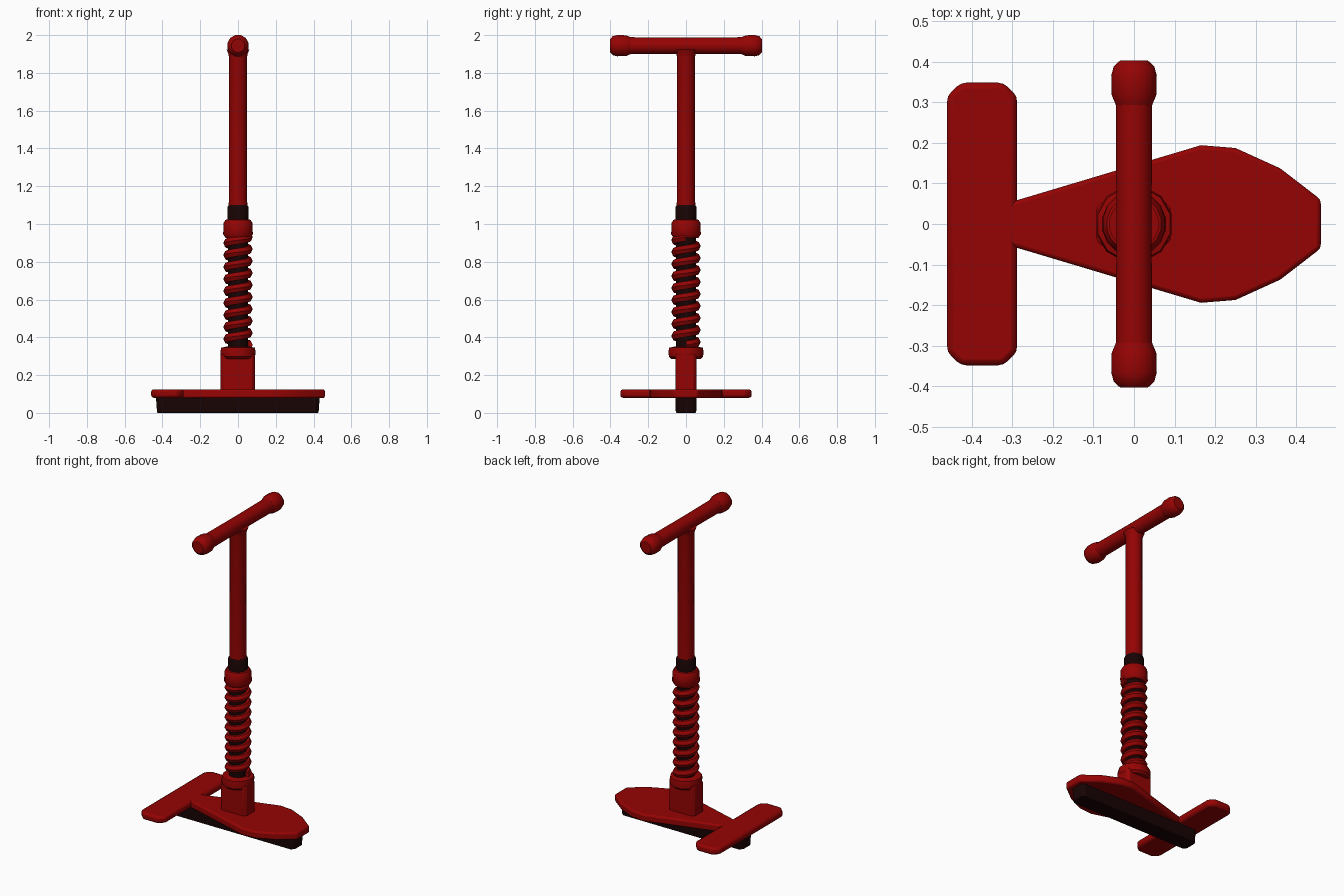
import bpy, bmesh, math
from mathutils import Vector, Matrix

if "Cube" in bpy.data.objects:
    bpy.data.objects.remove(bpy.data.objects["Cube"], do_unlink=True)


def material(name, colour):
    m = bpy.data.materials.new(name)
    m.use_nodes = True
    m.diffuse_color = colour
    bsdf = next(n for n in m.node_tree.nodes if n.type == 'BSDF_PRINCIPLED')
    bsdf.inputs["Base Color"].default_value = colour
    bsdf.inputs["Roughness"].default_value = 0.6
    return m


RED = material("dark red", (0.3, 0.001, 0.001, 1))
BLACK = material("brownish black", (0.009, 0.001, 0.001, 1))


def loft(name, rings, mat, bevel=0.0, angle=40):
    """Skin a list of point rings and cap both ends."""
    bm = bmesh.new()
    loops = [[bm.verts.new(p) for p in ring] for ring in rings]
    for a, b in zip(loops, loops[1:]):
        n = len(a)
        for i in range(n):
            j = (i + 1) % n
            bm.faces.new((a[i], a[j], b[j], b[i]))
    bm.faces.new(loops[0])
    bm.faces.new(loops[-1])
    bmesh.ops.recalc_face_normals(bm, faces=bm.faces)
    mesh = bpy.data.meshes.new(name)
    bm.to_mesh(mesh)
    bm.free()
    mesh.materials.append(mat)
    ob = bpy.data.objects.new(name, mesh)
    bpy.context.collection.objects.link(ob)
    bpy.ops.object.select_all(action='DESELECT')
    ob.select_set(True)
    bpy.context.view_layer.objects.active = ob
    bpy.ops.object.shade_smooth_by_angle(angle=math.radians(angle))
    if bevel:
        mod = ob.modifiers.new("Soft edges", 'BEVEL')
        mod.width = bevel
        mod.segments = 2
    return ob


def lathe(name, profile, mat, sides=16, place=Matrix()):
    """Turn (radius, height) pairs about z, then place the result."""
    rings = [[place @ Vector((r * math.cos(t), r * math.sin(t), z))
              for t in (math.tau * (i + 0.5) / sides for i in range(sides))]
             for r, z in profile]
    return loft(name, rings, mat)


def slab(name, outline, z0, z1, mat, bevel=0.0, inset=1.0):
    """Extrude an xy outline; inset scales the lower face."""
    return loft(name, [[(x * inset, y * inset, z0) for x, y in outline],
                       [(x, y, z1) for x, y in outline]], mat, bevel, 30)


def box_outline(x0, x1, y, cut):
    """Rectangle symmetric in y with its corners cut."""
    return [(x0 + cut, -y), (x1 - cut, -y), (x1, cut - y), (x1, y - cut),
            (x1 - cut, y), (x0 + cut, y), (x0, y - cut), (x0, cut - y)]


# Base: dark keel, leaf-shaped deck and crossways foot plate
slab("keel", box_outline(-0.435, 0.433, 0.055, 0.02), 0, 0.09, BLACK, 0.005, 0.985)
side = [(-0.31, 0.052), (0.165, 0.194), (0.25, 0.187), (0.36, 0.137), (0.46, 0.06)]
slab("deck", [(x, -y) for x, y in side] + side[::-1], 0.078, 0.125, RED, 0.01)
slab("foot_plate", box_outline(-0.46, -0.288, 0.348, 0.033), 0.08, 0.125, RED, 0.014)

# Square socket and the nut that holds the spring
slab("socket", box_outline(-0.092, 0.09, 0.055, 0.015), 0.11, 0.31, RED, 0.004)
lathe("socket_collar", [(0.08, 0.285), (0.094, 0.298), (0.096, 0.325),
                        (0.092, 0.345), (0.06, 0.352)], RED, 12)

# Inner shaft, dark at the spring and at the upper sleeve
lathe("inner_shaft", [(0.053, 0.33), (0.053, 0.95)], BLACK)
lathe("upper_sleeve", [(0.057, 1.0), (0.057, 1.09), (0.05, 1.1)], BLACK)

# Coil spring with a thick, pointed wire
coil = []
turns, steps = 9, 16
for k in range(turns * steps + 1):
    t = math.tau * k / steps
    out = Vector((math.cos(t), math.sin(t), 0))
    centre = out * 0.058 + Vector((0, 0, 0.36 + 0.57 * k / (turns * steps)))
    coil.append([centre + out * 0.02 * math.cos(a) + Vector((0, 0, 0.024 * math.sin(a)))
                 for a in (math.tau * i / 6 for i in range(6))])
loft("spring", coil, RED, angle=50)

# Spring cap and upright tube, flared where it meets the handle
lathe("spring_cap", [(0.066, 0.925), (0.08, 0.945), (0.078, 1.005),
                     (0.068, 1.022), (0.05, 1.025)], RED)
lathe("upright_tube", [(0.05, 1.085), (0.048, 1.88), (0.052, 1.9), (0.062, 1.925)], RED)

# Handlebar with a knob at each end
to_y = Matrix.Translation((0, 0, 1.944)) @ Matrix.Rotation(-math.pi / 2, 4, 'X')
lathe("handlebar", [(0.046, -0.35), (0.044, 0), (0.046, 0.35)], RED, 16, to_y)
for name, sign in (("front_knob", -1), ("back_knob", 1)):
    knob = [(0.046, 0.292), (0.057, 0.318), (0.058, 0.365), (0.052, 0.388), (0.036, 0.402)]
    lathe(name, [(r, sign * d) for r, d in knob], RED, 12, to_y)
